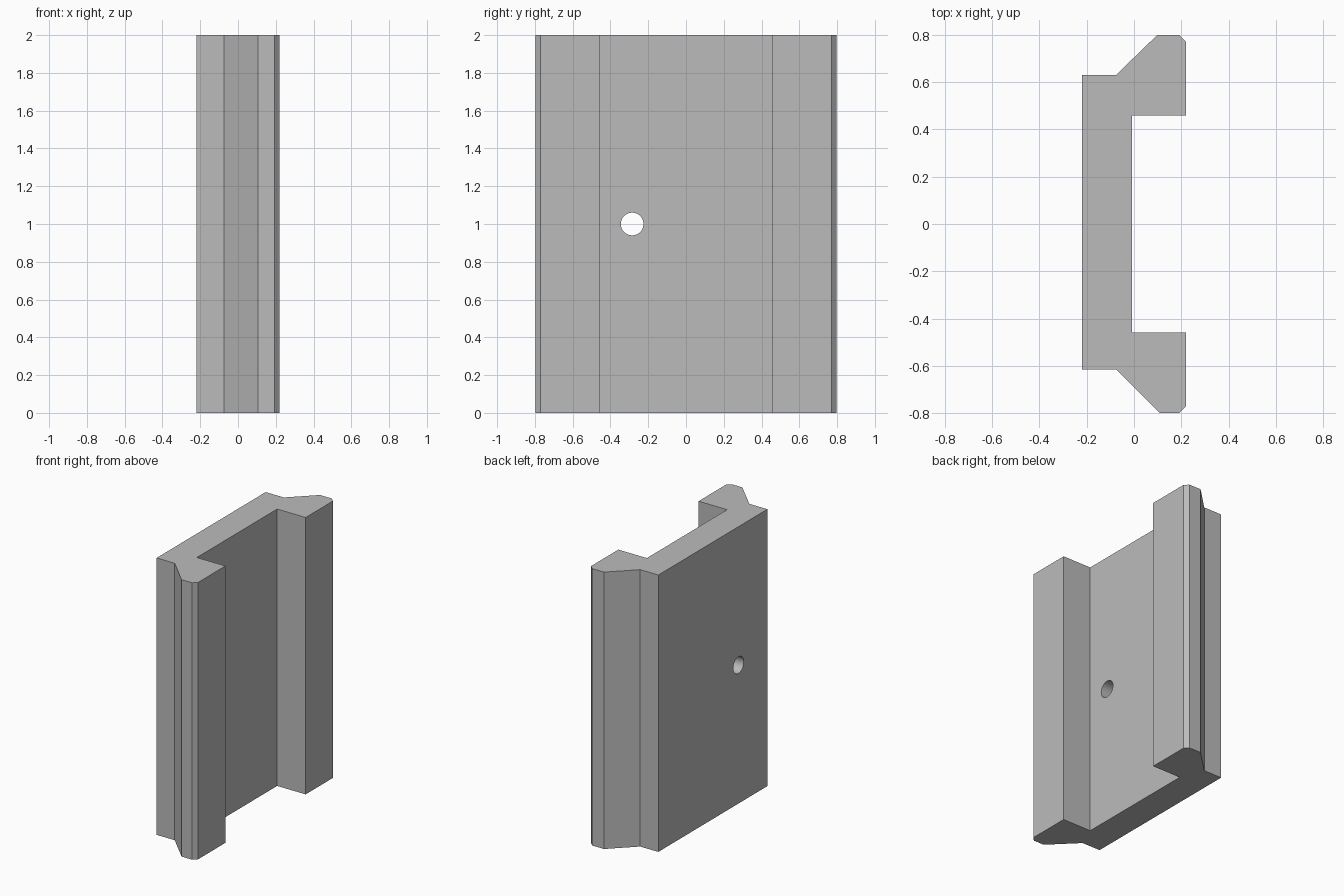
import bpy
import bmesh

cube = bpy.data.objects.get("Cube")
if cube:
    bpy.data.objects.remove(cube)

HEIGHT = 2.0

# Plain grey finish
grey = bpy.data.materials.new("plain grey")
grey.use_nodes = True
colour = (0.5, 0.5, 0.5, 1)
grey.diffuse_color = colour
grey.node_tree.nodes["Principled BSDF"].inputs["Base Color"].default_value = colour

# Channel cross-section: back plate with a flared, chamfered flange at each end
front_edge = [(-0.22, -0.615), (-0.075, -0.615), (0.107, -0.797),
              (0.192, -0.797), (0.22, -0.769), (0.22, -0.458), (-0.008, -0.458)]
rear_edge = [(-0.008, 0.458), (0.22, 0.458), (0.22, 0.769), (0.192, 0.797),
             (0.097, 0.797), (-0.075, 0.63), (-0.22, 0.63)]

bm = bmesh.new()
base = bm.faces.new([bm.verts.new((x, y, 0)) for x, y in front_edge + rear_edge])
extruded = bmesh.ops.extrude_face_region(bm, geom=[base])
top = [g for g in extruded["geom"] if isinstance(g, bmesh.types.BMVert)]
bmesh.ops.translate(bm, verts=top, vec=(0, 0, HEIGHT))
bmesh.ops.recalc_face_normals(bm, faces=bm.faces)
mesh = bpy.data.meshes.new("channel_plate")
bm.to_mesh(mesh)
bm.free()
mesh.materials.append(grey)
plate = bpy.data.objects.new("channel_plate", mesh)
bpy.context.collection.objects.link(plate)

# Round through hole in the back plate
bpy.ops.mesh.primitive_cylinder_add(vertices=48, radius=0.06, depth=0.6,
                                    location=(-0.11, -0.285, 1.0),
                                    rotation=(0, 1.5708, 0))
cutter = bpy.context.object
cutter.name = "hole_cutter"
cutter.data.materials.append(grey)
hole = plate.modifiers.new("hole", 'BOOLEAN')
hole.operation = 'DIFFERENCE'
hole.solver = 'EXACT'
hole.object = cutter

bpy.ops.object.select_all(action='DESELECT')
plate.select_set(True)
bpy.context.view_layer.objects.active = plate
bpy.ops.object.modifier_apply(modifier="hole")
bpy.data.objects.remove(cutter)

# Smooth bore, crisp edges
bpy.ops.object.shade_smooth_by_angle(angle=0.5)
